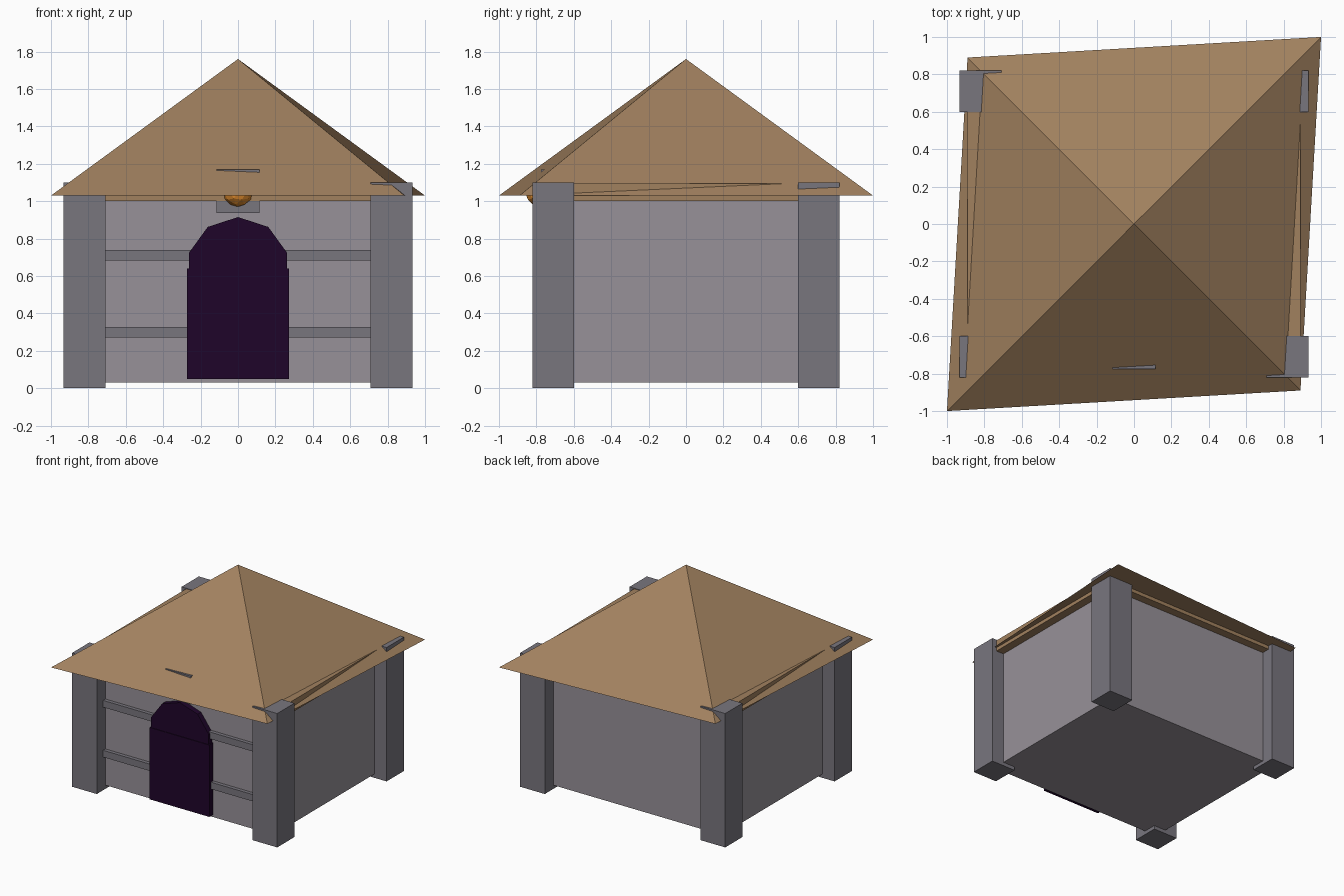
import bpy, bmesh, math

if "Cube" in bpy.data.objects:
    bpy.data.objects.remove(bpy.data.objects["Cube"])


def material(name, rgb):
    m = bpy.data.materials.new(name)
    m.diffuse_color = tuple((c / 255) ** 2.2 for c in rgb) + (1,)
    m.use_nodes = True
    m.node_tree.nodes["Principled BSDF"].inputs["Base Color"].default_value = m.diffuse_color
    return m


STONE = material("light_stone", (150, 144, 151))
DARK = material("dark_stone", (120, 117, 125))
WOOD = material("roof_wood", (160, 128, 95))
DOOR = material("doorway_purple", (36, 13, 46))
GLOW = material("lamp_orange", (225, 140, 50))


def finish(bm, name, mat):
    bmesh.ops.recalc_face_normals(bm, faces=bm.faces)
    me = bpy.data.meshes.new(name)
    bm.to_mesh(me)
    bm.free()
    me.materials.append(mat)
    ob = bpy.data.objects.new(name, me)
    bpy.context.collection.objects.link(ob)
    return ob


def box(name, x, y, z, mat):
    bm = bmesh.new()
    bmesh.ops.create_cube(bm, size=1)
    for v in bm.verts:
        v.co = [a + (b - a) * (c + 0.5) for (a, b), c in zip((x, y, z), v.co)]
    return finish(bm, name, mat)


# Walls and eave slab
box("walls", (-0.82, 0.82), (-0.71, 0.71), (0.03, 1.0), STONE)
box("eave_slab", (-0.89, 0.89), (-0.78, 0.78), (1.0, 1.095), WOOD)

# Corner pillars, centred on the wall corners
for sx, side in ((-1, "left"), (1, "right")):
    for sy, end in ((-1, "front"), (1, "back")):
        cx, cy = 0.82 * sx, 0.71 * sy
        box(f"pillar_{end}_{side}", (cx - 0.112, cx + 0.112),
            (cy - 0.112, cy + 0.112), (0, 1.1), DARK)

# Stone bands across the front wall
for i, z in enumerate((0.30, 0.71)):
    box(f"front_band_{i + 1}", (-0.75, 0.75), (-0.74, -0.70), (z - 0.028, z + 0.028), DARK)

# Doorway: rectangle below, ten-sided arch above
box("doorway", (-0.272, 0.272), (-0.76, -0.70), (0.05, 0.64), DOOR)
bm = bmesh.new()
ring = [bm.verts.new((0.275 * math.sin(a), -0.755, 0.64 + 0.275 * math.cos(a)))
        for a in (math.tau * i / 10 for i in range(10))]
face = bm.faces.new(ring)
ext = bmesh.ops.extrude_face_region(bm, geom=[face], use_keep_orig=True)
for v in ext["geom"]:
    if isinstance(v, bmesh.types.BMVert):
        v.co.y = -0.70
finish(bm, "doorway_arch", DOOR)

# Keystone and lamp above the door
box("keystone", (-0.115, 0.115), (-0.775, -0.69), (0.937, 1.17), DARK)
bm = bmesh.new()
bmesh.ops.create_icosphere(bm, subdivisions=2, radius=0.08)
bmesh.ops.translate(bm, verts=bm.verts, vec=(0, -0.78, 1.05))
finish(bm, "lamp", GLOW)

# Skewed four-sided roof
bm = bmesh.new()
base = [bm.verts.new((x, y, 1.03))
        for x, y in ((-1, -1), (0.89, -0.89), (1, 1), (-0.89, 0.89))]
apex = bm.verts.new((0, 0, 1.76))
bm.faces.new(base)
for i in range(4):
    bm.faces.new((base[i], base[(i + 1) % 4], apex))
finish(bm, "roof", WOOD)
